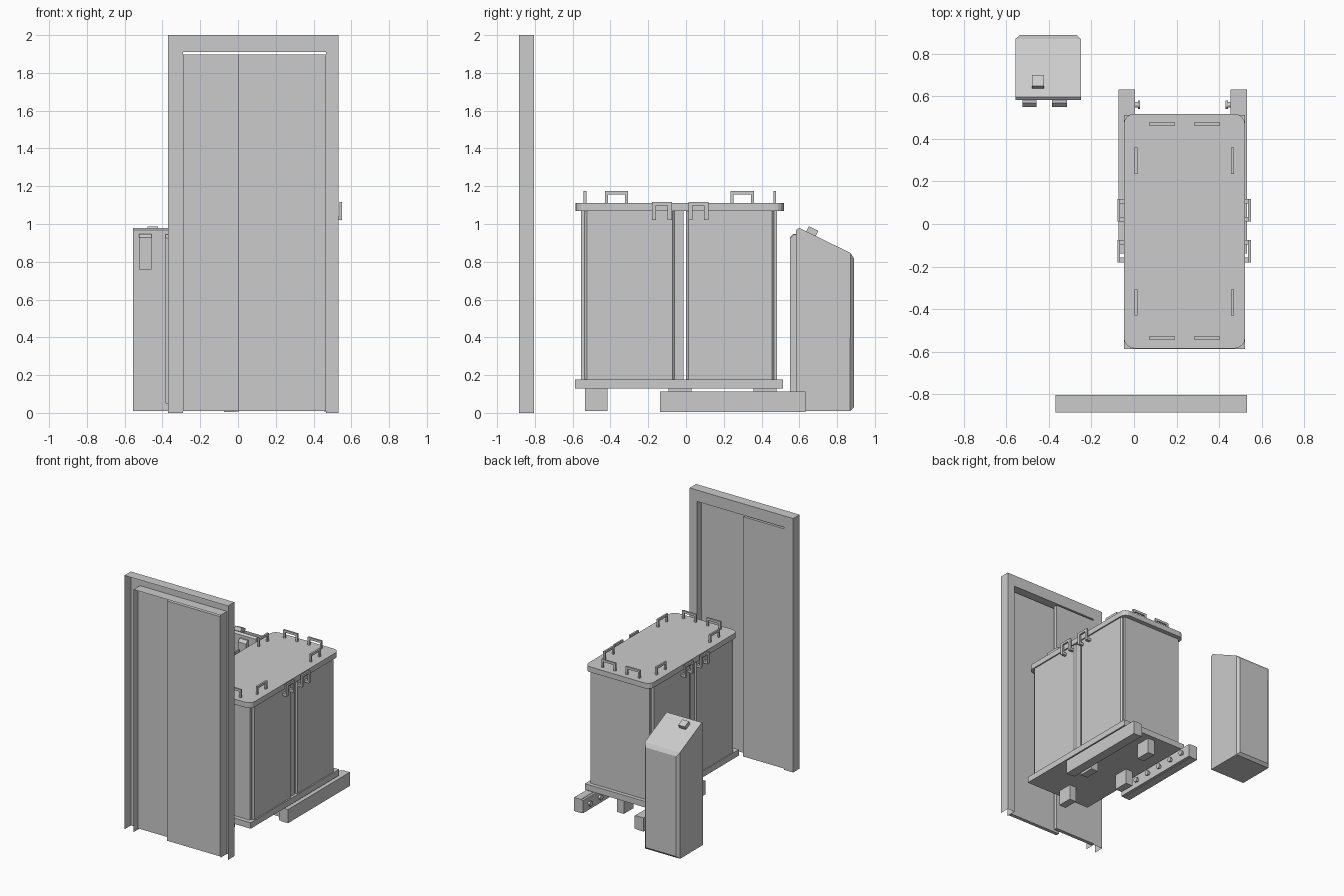
import bpy, bmesh, math
from mathutils import Vector

if "Cube" in bpy.data.objects:
    bpy.data.objects.remove(bpy.data.objects["Cube"])


def mesh_object(name, verts, faces):
    me = bpy.data.meshes.new(name)
    me.from_pydata(verts, [], faces)
    ob = bpy.data.objects.new(name, me)
    bpy.context.collection.objects.link(ob)
    return ob


def box(name, x, y, z, rot_x=0.0):
    """Box from three (min, max) ranges, centred on its own origin."""
    c = Vector([(r[0] + r[1]) / 2 for r in (x, y, z)])
    d = [r[1] - r[0] for r in (x, y, z)]
    bm = bmesh.new()
    bmesh.ops.create_cube(bm, size=1)
    bmesh.ops.scale(bm, vec=d, verts=bm.verts)
    ob = mesh_object(name, [], [])
    bm.to_mesh(ob.data)
    bm.free()
    ob.location = c
    ob.rotation_euler.x = rot_x
    return ob


def bevel_edges(ob, test, width, segments=1):
    bm = bmesh.new()
    bm.from_mesh(ob.data)
    bmesh.ops.bevel(bm, geom=[e for e in bm.edges if test(*[v.co for v in e.verts])],
                    offset=width, segments=segments, profile=0.5, affect='EDGES')
    bm.to_mesh(ob.data)
    bm.free()


def vertical(a, b):
    return abs(a.z - b.z) > 1e-4 and (a - b).xy.length < 1e-4


def join(name, parts):
    bpy.ops.object.select_all(action='DESELECT')
    for p in parts:
        p.select_set(True)
    bpy.context.view_layer.objects.active = parts[0]
    bpy.ops.object.join()
    parts[0].name = name
    return parts[0]


# Door frame: folded sheet, open toward the front and at the bottom
F, B = -0.885, -0.805


def folded_arch(name, x0, x1, top):
    path = [(x0, 0), (x0, top), (x1, top), (x1, 0)]
    v = [(x, y, z) for x, z in path for y in (F, B)]
    return mesh_object(name, v, [(2*i, 2*i+1, 2*i+3, 2*i+2) for i in range(3)])


folded_arch("door_frame_outer_flange", -0.37, 0.532, 2.0)
folded_arch("door_frame_inner_reveal", -0.29, 0.467, 1.91)
outer = [(-0.37, 0), (-0.37, 2.0), (0.532, 2.0), (0.532, 0)]
inner = [(-0.29, 0), (-0.29, 1.91), (0.467, 1.91), (0.467, 0)]
mesh_object("door_frame_face", [(x, B, z) for x, z in outer + inner],
            [(i, i+1, i+5, i+4) for i in range(3)])

# Two sliding leaves on separate tracks
box("door_leaf_left", (-0.29, 0.065), (-0.833, B), (0.01, 1.898))
box("door_leaf_right", (0.0, 0.465), (F, -0.857), (0.01, 1.898))

# Tank base plate and rounded lid
box("tank_base_plate", (-0.048, 0.522), (-0.588, 0.513), (0.13, 0.177))
lid = box("tank_lid", (-0.048, 0.522), (-0.585, 0.518), (1.07, 1.112))
bevel_edges(lid, vertical, 0.05, 4)

# Two tank bodies with chamfered corners, thin end panels and a centre post
for name, y0, y1 in (("tank_body_front", -0.537, -0.06), ("tank_body_back", 0.0, 0.467)):
    ob = box(name, (-0.04, 0.512), (y0, y1), (0.177, 1.07))
    bevel_edges(ob, vertical, 0.012)
box("tank_end_panel_front", (-0.02, 0.492), (-0.555, -0.53), (0.177, 1.07))
box("tank_end_panel_back", (-0.02, 0.492), (0.46, 0.483), (0.177, 1.07))
box("tank_centre_post", (-0.03, 0.502), (-0.07, -0.013), (0.177, 1.07))


# Lid handles: two posts and a bar, along x or y
def lid_handle(name, axis, start, length, cross):
    t = 0.016
    spans = [((start, start+t), (1.11, 1.16)),
             ((start+length-t, start+length), (1.11, 1.16)),
             ((start, start+length), (1.157, 1.175))]
    c = (cross-0.007, cross+0.007)
    join(name, [box(name, a if axis == 'x' else c, c if axis == 'x' else a, z)
                for a, z in spans])


for y in (-0.535, 0.469):
    for x in (0.07, 0.282):
        lid_handle("lid_end_handle", 'x', x, 0.123, y)
for x in (0.01, 0.463):
    for y in (-0.43, 0.236):
        lid_handle("lid_side_handle", 'y', y, 0.123, x)

# Side brackets and rails, mirrored about the tank's centre line
for s, cx, rail_cx in ((-1, 0.235, 0.222), (1, 0.237, 0.237)):
    def rx(a, b, c=cx):
        return tuple(sorted((c + s*a, c + s*b)))
    for y0, y1 in ((-0.18, -0.075), (0.012, 0.118)):
        parts = [box("b", rx(0.300, 0.313), (y0, y1), (1.098, 1.116))]
        for y in (y0, y1-0.022):
            parts.append(box("b", rx(0.300, 0.313), (y, y+0.022), (1.02, 1.10)))
            parts.append(box("b", rx(0.27, 0.302), (y, y+0.022), (1.02, 1.04)))
        join("side_bracket", parts)

    # Floor rail with inward rollers
    box("floor_rail", rx(0.235, 0.295, rail_cx), (-0.138, 0.632), (0.004, 0.112))
    box("rail_inner_strip", rx(0.217, 0.24, rail_cx), (-0.138, 0.632), (0.008, 0.108))
    for i in range(6):
        for r, a, b in ((0.013, 0.203, 0.222), (0.02, 0.194, 0.204)):
            bpy.ops.mesh.primitive_cylinder_add(
                vertices=12, radius=r, depth=b-a, rotation=(0, math.pi/2, 0),
                location=(rail_cx + s*(a+b)/2, -0.08 + i*0.128, 0.06))
            bpy.context.object.name = "rail_roller"

# Feet in a diamond under the tank
for x, y in ((0.236, -0.475), (0.07, -0.032), (0.40, -0.032), (0.236, 0.418)):
    box("tank_foot", (x-0.03, x+0.03), (y-0.06, y+0.06), (0.01, 0.13))

# Control cabinet: side profile extruded along x, back corners chamfered
prof = [(0.582, 0.01), (0.889, 0.01), (0.889, 0.838), (0.598, 0.98), (0.582, 0.968)]
n = len(prof)
cab = mesh_object("control_cabinet",
                  [(x, y, z) for x in (-0.557, -0.25) for y, z in prof],
                  [tuple(range(n))[::-1], tuple(range(n, 2*n))] +
                  [(i, (i+1) % n, (i+1) % n + n, i+n) for i in range(n)])
bm = bmesh.new()
bm.from_mesh(cab.data)
bmesh.ops.recalc_face_normals(bm, faces=bm.faces)
bm.to_mesh(cab.data)
bm.free()
bevel_edges(cab, lambda a, b: min(a.y, b.y) > 0.88, 0.02)

# Cabinet details: short and long front strips, button on the slope
for name, x, z in (("cabinet_short_strip", (-0.524, -0.458), (0.76, 0.948)),
                   ("cabinet_long_strip", (-0.385, -0.315), (0.05, 0.945))):
    ob = box(name, x, (0.55, 0.59), z)
    bevel_edges(ob, lambda a, b: a.y < 0 and b.y < 0 and a.z > 0 and b.z > 0, 0.02)
box("cabinet_button", (-0.48, -0.423), (0.638, 0.694), (0.936, 0.978), -math.radians(25.7))
